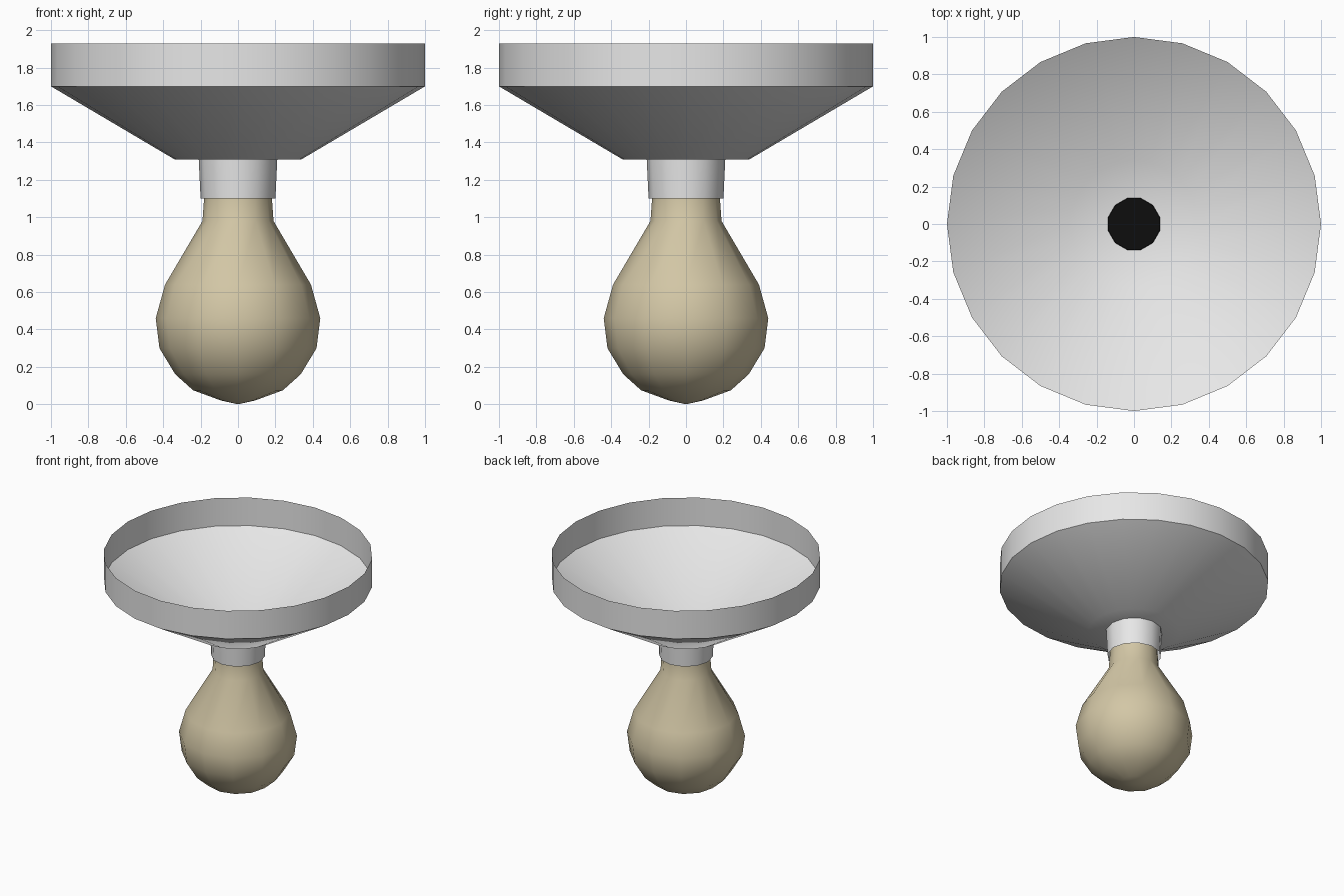
import bpy, bmesh, math

cube = bpy.data.objects.get("Cube")
if cube:
    bpy.data.objects.remove(cube, do_unlink=True)


def material(name, rgb):
    mat = bpy.data.materials.new(name)
    mat.use_nodes = True
    mat.diffuse_color = (*rgb, 1)
    bsdf = next(n for n in mat.node_tree.nodes if n.type == 'BSDF_PRINCIPLED')
    bsdf.inputs["Base Color"].default_value = (*rgb, 1)
    return mat


def lathe(name, profile, sides, mat, turn=0.0, smooth=40):
    """Revolve a (radius, height) profile about z; zero radius closes to a point."""
    bm = bmesh.new()
    rings = []
    for r, z in profile:
        if r == 0:
            rings.append([bm.verts.new((0, 0, z))] * sides)
        else:
            angles = [turn + math.tau * i / sides for i in range(sides)]
            rings.append([bm.verts.new((r * math.cos(a), r * math.sin(a), z)) for a in angles])
    for low, high in zip(rings, rings[1:]):
        for i in range(sides):
            j = (i + 1) % sides
            corners = dict.fromkeys((low[i], low[j], high[j], high[i]))
            bm.faces.new(list(corners))
    mesh = bpy.data.meshes.new(name)
    bm.to_mesh(mesh)
    bm.free()
    obj = bpy.data.objects.new(name, mesh)
    bpy.context.collection.objects.link(obj)
    mesh.materials.append(mat)
    bpy.ops.object.select_all(action='DESELECT')
    obj.select_set(True)
    bpy.context.view_layer.objects.active = obj
    bpy.ops.object.shade_smooth_by_angle(angle=math.radians(smooth))
    return obj


metal = material("pale grey metal", (0.8, 0.8, 0.8))
glass = material("warm cream glass", (0.65, 0.57, 0.38))
black = material("black contact", (0.004, 0.004, 0.004))

# Open dish: flat floor, sloping cone, upright rim
lathe("shade", [(0, 1.31), (0.34, 1.31), (1, 1.70), (1, 1.93)], 24, metal)

# Collar holding the bulb, open underneath
lathe("socket", [(0.2, 1.10), (0.21, 1.31)], 12, metal)

# Pear-shaped bulb with its neck inside the collar
lathe("bulb", [(0, 0), (0.09, 0.02), (0.24, 0.075), (0.335, 0.16), (0.42, 0.30),
               (0.44, 0.46), (0.39, 0.64), (0.19, 0.98), (0.18, 1.12), (0.17, 1.28)],
      12, glass, smooth=60)

# Contact at the top of the bulb, showing through the dish floor
lathe("bulb_contact", [(0.17, 1.28), (0.14, 1.313), (0, 1.316)], 12, black,
      turn=math.pi / 12)
